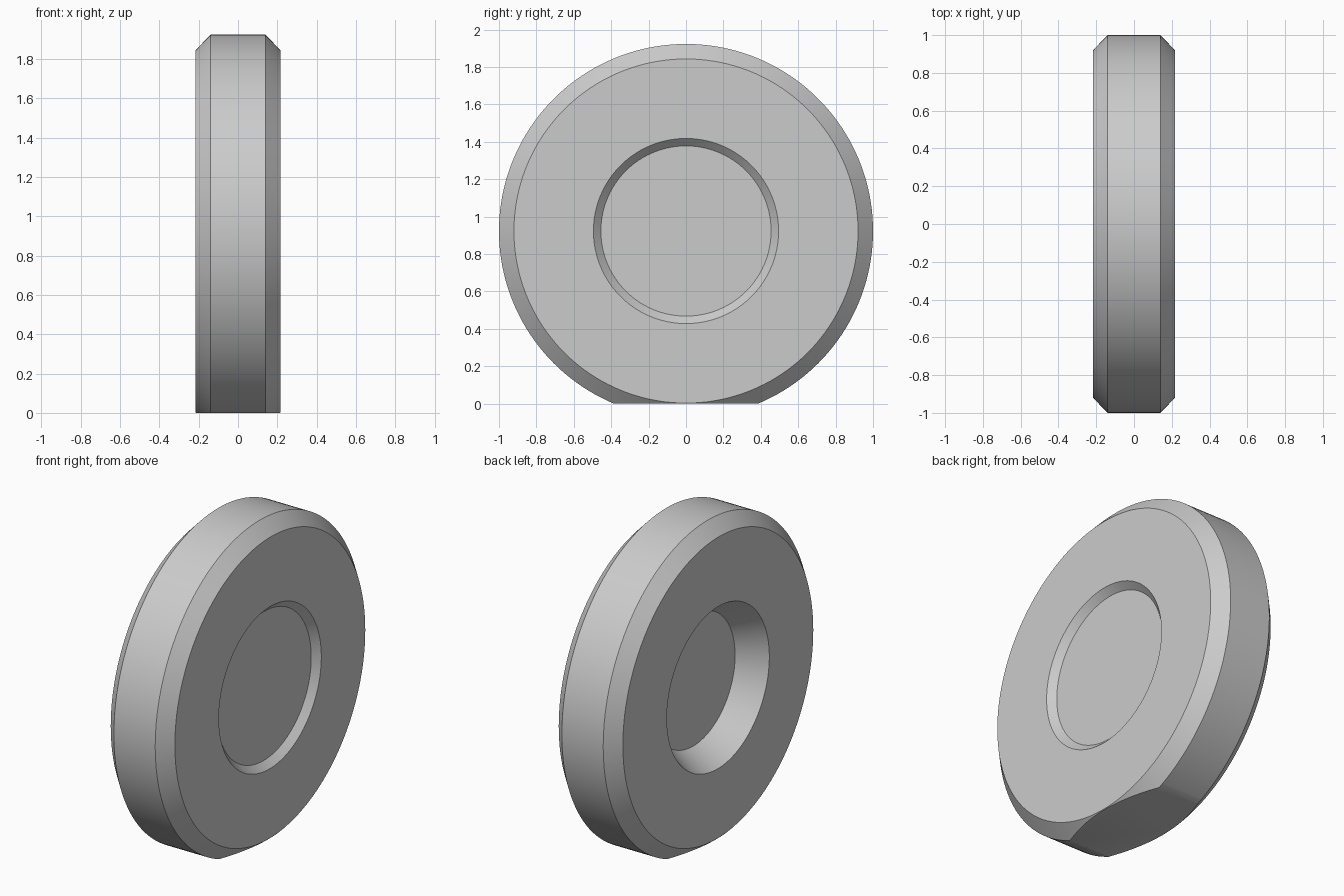
import bpy
import bmesh
from math import pi, radians
from mathutils import Vector

cube = bpy.data.objects.get("Cube")
if cube:
    bpy.data.objects.remove(cube, do_unlink=True)

SEGMENTS = 160
AXLE_HEIGHT = 0.923

# Plain grey finish
grey = bpy.data.materials.new("plain grey")
grey.use_nodes = True
colour = (0.6, 0.6, 0.6, 1.0)
grey.diffuse_color = colour
grey.node_tree.nodes["Principled BSDF"].inputs["Base Color"].default_value = colour

# Half section as (x, radius): deep dish on -x, shallow dish on +x
profile = [
    (-0.052, 0.0), (-0.052, 0.40), (-0.217, 0.495), (-0.217, 0.92),
    (-0.14, 1.0), (0.14, 1.0),
    (0.217, 0.92), (0.217, 0.495), (0.177, 0.455), (0.177, 0.0),
]

# Turn the section around the x axis
bm = bmesh.new()
verts = [bm.verts.new((x, 0, r)) for x, r in profile]
edges = [bm.edges.new(pair) for pair in zip(verts, verts[1:])]
bmesh.ops.spin(bm, geom=verts + edges, cent=(0, 0, 0), axis=(1, 0, 0),
               angle=2 * pi, steps=SEGMENTS, use_merge=True)
bmesh.ops.remove_doubles(bm, verts=bm.verts[:], dist=0.0001)
bmesh.ops.translate(bm, verts=bm.verts[:], vec=Vector((0, 0, AXLE_HEIGHT)))

# Slice the flat foot and close it
cut = bmesh.ops.bisect_plane(bm, geom=bm.verts[:] + bm.edges[:] + bm.faces[:],
                             plane_co=(0, 0, 0), plane_no=(0, 0, -1),
                             clear_outer=True)
rim = [e for e in cut["geom_cut"] if isinstance(e, bmesh.types.BMEdge)]
bmesh.ops.contextual_create(bm, geom=rim)
bmesh.ops.recalc_face_normals(bm, faces=bm.faces[:])

mesh = bpy.data.meshes.new("dished_disc")
bm.to_mesh(mesh)
bm.free()
mesh.materials.append(grey)
disc = bpy.data.objects.new("dished_disc", mesh)
bpy.context.collection.objects.link(disc)

# Smooth round walls, crisp edges
bpy.ops.object.select_all(action="DESELECT")
disc.select_set(True)
bpy.context.view_layer.objects.active = disc
bpy.ops.object.shade_smooth_by_angle(angle=radians(25))
